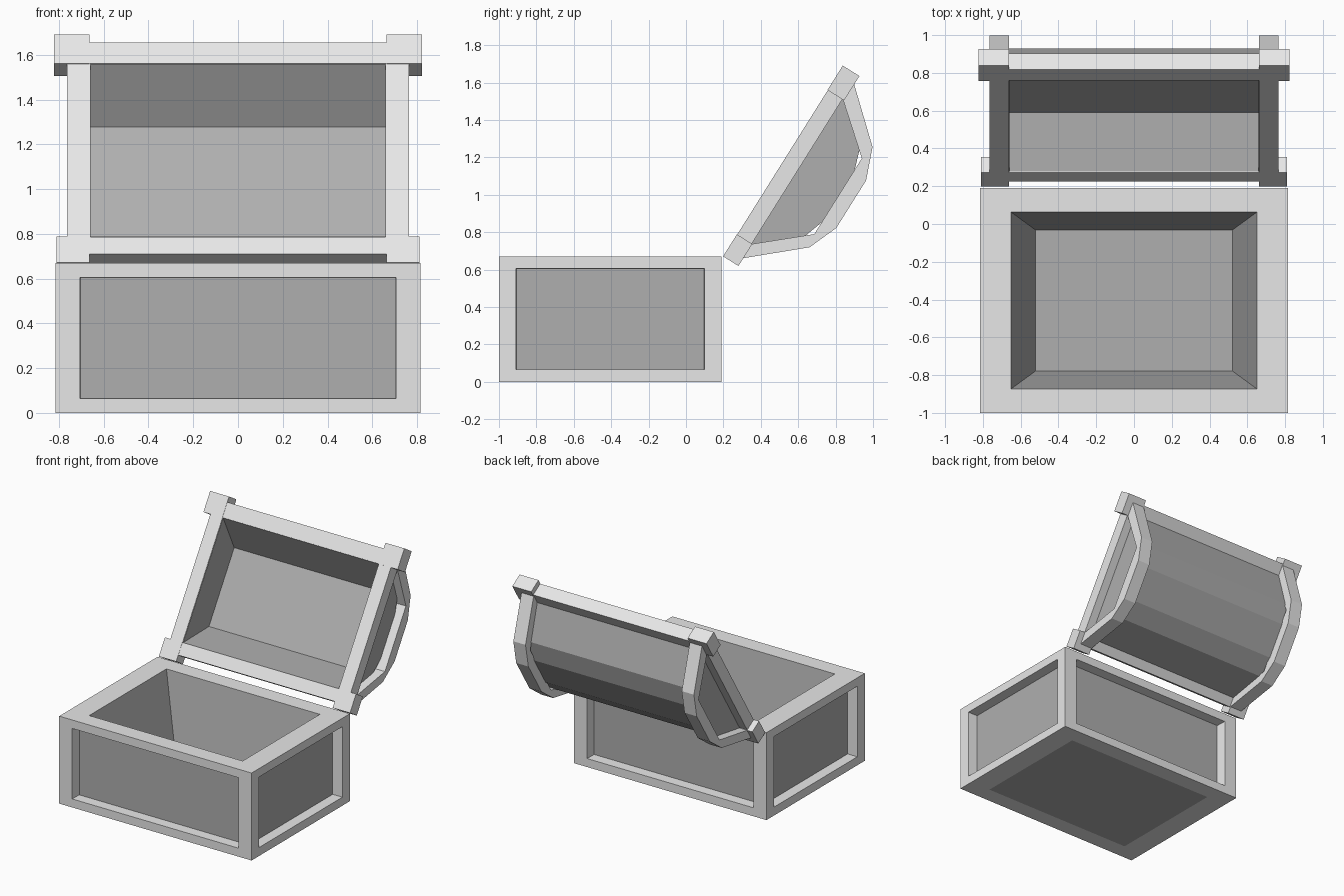
import bpy
import bmesh
from mathutils import Vector

if "Cube" in bpy.data.objects:
    bpy.data.objects.remove(bpy.data.objects["Cube"], do_unlink=True)


def material(name, value):
    mat = bpy.data.materials.new(name)
    mat.use_nodes = True
    color = (value, value, value, 1)
    mat.diffuse_color = color
    mat.node_tree.nodes["Principled BSDF"].inputs["Base Color"].default_value = color
    return mat


FRAME = material("light_grey_frame", 0.8)
PANEL = material("mid_grey_panel", 0.43)


def finish(bm, name, *mats):
    bmesh.ops.recalc_face_normals(bm, faces=bm.faces[:])
    mesh = bpy.data.meshes.new(name)
    bm.to_mesh(mesh)
    bm.free()
    for mat in mats:
        mesh.materials.append(mat)
    obj = bpy.data.objects.new(name, mesh)
    bpy.context.collection.objects.link(obj)
    return obj


# Lid frame of reference: u runs along the rim from the hinge, v outward
HINGE = Vector((0, 0.2, 0.67))
U = Vector((0, 0.5315, 0.847))
V = Vector((0, 0.847, -0.5315))


def add_prism(bm, profile, x0, x1):
    """Extrude a (u, v) profile across the lid from x0 to x1."""
    verts = [bm.verts.new(HINGE + U * u + V * v + Vector((x0, 0, 0))) for u, v in profile]
    face = bm.faces.new(verts)
    ext = bmesh.ops.extrude_face_region(bm, geom=[face], use_keep_orig=True)
    moved = [g for g in ext["geom"] if isinstance(g, bmesh.types.BMVert)]
    bmesh.ops.translate(bm, verts=moved, vec=(x1 - x0, 0, 0))


def prism(name, profile, x0, x1, mat):
    bm = bmesh.new()
    add_prism(bm, profile, x0, x1)
    return finish(bm, name, mat)


def rect(u0, u1, v0, v1):
    return [(u0, v0), (u1, v0), (u1, v1), (u0, v1)]


# Chest body with recessed sides and a tapering hollow
def sink(bm, face, scale, depth=0.0):
    normal = face.normal.copy()
    bmesh.ops.inset_individual(bm, faces=[face], thickness=0.0)
    center = face.calc_center_median()
    for v in face.verts:
        d = v.co - center
        v.co = center + Vector(a * b for a, b in zip(d, scale)) - normal * depth


bm = bmesh.new()
bmesh.ops.create_cube(bm, size=1)
for v in bm.verts:
    v.co = Vector((v.co.x * 1.63, v.co.y * 1.19 - 0.405, (v.co.z + 0.5) * 0.67))
bm.normal_update()
for f in bm.faces[:]:
    n = f.normal.copy()
    if n.z > 0.5:
        sink(bm, f, (0.798, 0.786, 1))
        f.material_index = 1
        f.normal_update()
        sink(bm, f, (0.8, 0.797, 1), 0.48)
    elif n.z < -0.5:
        sink(bm, f, (0.79, 0.79, 1))
    else:
        sink(bm, f, (0.866, 0.849, 0.806))
        f.normal_update()
        sink(bm, f, (0.993, 0.993, 0.993), 0.08)
    f.material_index = 1
finish(bm, "chest_body", FRAME, PANEL)

# Lid barrel: hollow middle span closed by two end panels
shell = [(0.10, 0.005), (0.10, 0.07), (0.32, 0.31), (0.47, 0.36),
         (0.73, 0.36), (0.88, 0.31), (1.10, 0.07), (1.10, 0.005)]
hollow = [(1.05, 0.005), (0.885, 0.267), (0.31, 0.267), (0.14, 0.005)]
prism("lid_barrel", shell + hollow, -0.66, 0.66, PANEL)

# Lid rim bars
prism("lid_back_bar", rect(0.047, 0.138, 0, 0.09), -0.67, 0.67, FRAME)
prism("lid_front_bar", rect(1.052, 1.163, 0, 0.1), -0.67, 0.67, FRAME)

# Ribs, rails and corner blocks on both ends
outer = [(0.045, 0.09), (0.287, 0.364), (0.45, 0.43),
         (0.75, 0.43), (0.92, 0.364), (1.163, 0.09)]
inner = [(0.135, 0.09), (0.36, 0.348), (0.45, 0.348),
         (0.75, 0.348), (0.838, 0.348), (1.055, 0.09)]
for side, s in (("left", 1), ("right", -1)):
    prism(f"lid_end_panel_{side}", shell, s * 0.66, s * 0.70, PANEL)
    prism(f"lid_rib_{side}", outer + inner[::-1], s * 0.662, s * 0.765, FRAME)
    prism(f"lid_rail_{side}", rect(0.06, 1.15, 0, 0.092), s * 0.662, s * 0.765, FRAME)
    prism(f"lid_back_block_{side}", rect(0, 0.139, -0.002, 0.095), s * 0.663, s * 0.81, FRAME)
    prism(f"lid_front_block_{side}", rect(1.05, 1.204, -0.002, 0.103), s * 0.663, s * 0.823, FRAME)
